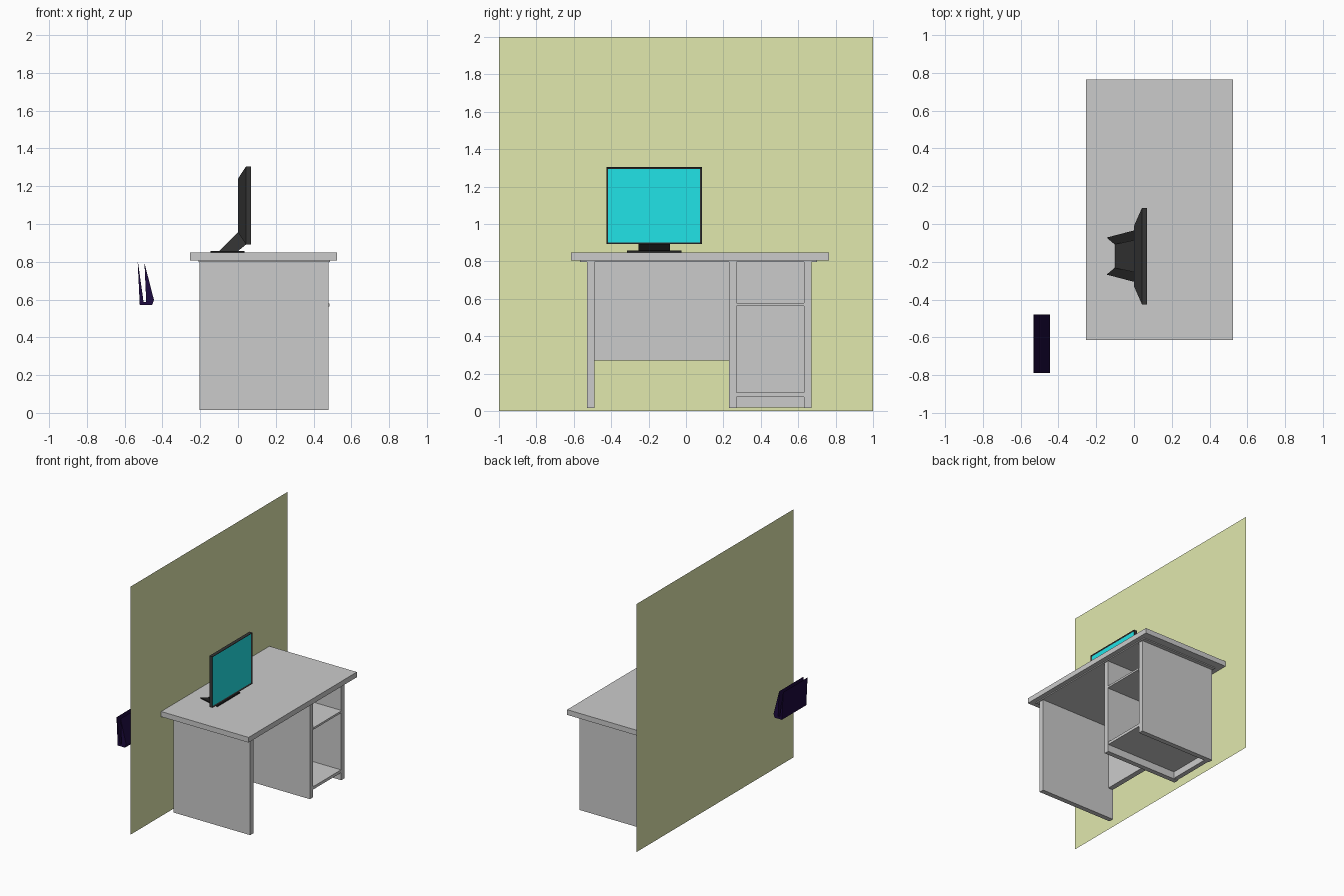
import bpy, bmesh
from mathutils import Vector

if "Cube" in bpy.data.objects:
    bpy.data.objects.remove(bpy.data.objects["Cube"])


def material(name, rgb):
    m = bpy.data.materials.new(name)
    m.diffuse_color = (*rgb, 1)
    m.use_nodes = True
    m.node_tree.nodes["Principled BSDF"].inputs["Base Color"].default_value = m.diffuse_color
    return m


WALL = material("wall_green", (0.75, 0.81, 0.42))
DARK = material("monitor_dark", (0.035, 0.035, 0.035))
BLACK = material("stand_black", (0.014, 0.014, 0.014))
CYAN = material("screen_cyan", (0.015, 0.77, 0.80))
INDIGO = material("indigo", (0.012, 0.003, 0.05))


def finish(name, bm, mats=()):
    bmesh.ops.recalc_face_normals(bm, faces=bm.faces)
    me = bpy.data.meshes.new(name)
    bm.to_mesh(me)
    bm.free()
    for m in mats:
        me.materials.append(m)
    ob = bpy.data.objects.new(name, me)
    bpy.context.collection.objects.link(ob)
    return ob


def box(name, x, y, z, mats=()):
    bm = bmesh.new()
    for v in bmesh.ops.create_cube(bm, size=1)["verts"]:
        v.co = [lo + (c + 0.5) * (hi - lo) for c, (lo, hi) in zip(v.co, (x, y, z))]
    return finish(name, bm, mats)


def extrude(name, pts, vec, mats=()):
    bm = bmesh.new()
    face = bm.faces.new([bm.verts.new(p) for p in pts])
    new = bmesh.ops.extrude_face_region(bm, geom=[face])["geom"]
    if face.is_valid and not any(len(e.link_faces) < 2 for e in face.edges):
        pass
    else:
        bm.faces.new([v for v in face.verts]) if not face.is_valid else None
    bmesh.ops.translate(bm, vec=vec, verts=[g for g in new if isinstance(g, bmesh.types.BMVert)])
    return finish(name, bm, mats)


def loft(name, rings, mats=()):
    """Bridge equal-length rings and cap both ends."""
    bm = bmesh.new()
    vs = [[bm.verts.new(p) for p in r] for r in rings]
    n = len(rings[0])
    for a, b in zip(vs, vs[1:]):
        for i in range(n):
            j = (i + 1) % n
            bm.faces.new((a[i], a[j], b[j], b[i]))
    bm.faces.new(vs[0])
    bm.faces.new(vs[-1])
    return finish(name, bm, mats)


def rect(x, y0, y1, z0, z1):
    return [(x, y0, z0), (x, y1, z0), (x, y1, z1), (x, y0, z1)]


# Wall: a single plane behind the desk
bm = bmesh.new()
bm.faces.new([bm.verts.new(p) for p in rect(-0.26, -1, 1, 0, 2)])
finish("wall", bm, [WALL])

# Desk top, with a thin layer under it
box("desk_top", (-0.255, 0.525), (-0.615, 0.765), (0.806, 0.848))
box("desk_under_layer", (-0.208, 0.488), (-0.567, 0.70), (0.798, 0.806))

# Upright side panels
for name, y in (("left_panel", -0.53), ("cabinet_inner_panel", 0.23), ("cabinet_outer_panel", 0.63)):
    box(name, (-0.205, 0.48), (y, y + 0.04), (0.015, 0.80))

# Back panels
box("modesty_panel", (-0.203, -0.16), (-0.49, 0.23), (0.27, 0.80))
box("cabinet_back", (-0.203, -0.165), (0.27, 0.63), (0.02, 0.80))

# Cabinet shelves
box("cabinet_shelf", (-0.165, 0.485), (0.27, 0.63), (0.562, 0.578))
box("cabinet_floor", (-0.165, 0.478), (0.27, 0.63), (0.075, 0.098))

# Monitor body: tapered back, straight bezel, recessed screen
Y = -0.17
body = loft("monitor_body", [
    rect(0.0, Y - 0.16, Y + 0.16, 0.955, 1.24),
    rect(0.042, Y - 0.255, Y + 0.255, 0.892, 1.304),
    rect(0.07, Y - 0.255, Y + 0.255, 0.892, 1.304),
], [DARK, CYAN])
bm = bmesh.new()
bm.from_mesh(body.data)
front = max(bm.faces, key=lambda f: f.calc_center_median().x)
bmesh.ops.inset_region(bm, faces=[front], thickness=0.013)
for v in front.verts:
    v.co.x -= 0.006
front.material_index = 1
bm.to_mesh(body.data)
bm.free()

# Sloping neck, narrower at the base
loft("monitor_neck", [
    [(-0.10, Y - 0.063, 0.857), (0.0, Y - 0.085, 0.857), (0.0, Y + 0.085, 0.857), (-0.10, Y + 0.063, 0.857)],
    [(0.0, Y - 0.085, 0.957), (0.045, Y - 0.085, 0.893), (0.045, Y + 0.085, 0.893), (0.0, Y + 0.085, 0.957)],
], [DARK])

# Flat stand foot with two rear prongs
half = [(0.035, 0.145), (-0.145, 0.098), (-0.10, 0.06)]
outline = half + [(x, -y) for x, y in reversed(half)]
loft("monitor_foot", [[(x, Y + y, z) for x, y in outline] for z in (0.848, 0.857)], [BLACK])

# Indigo open holder: V-shaped cross-section run along y
section = [(-0.531, 0.795), (-0.52, 0.57), (-0.455, 0.57), (-0.445, 0.598),
           (-0.495, 0.793), (-0.486, 0.587), (-0.50, 0.587), (-0.529, 0.795)]
loft("holder", [[(x, y, z) for x, z in section] for y in (-0.79, -0.48)], [INDIGO])
